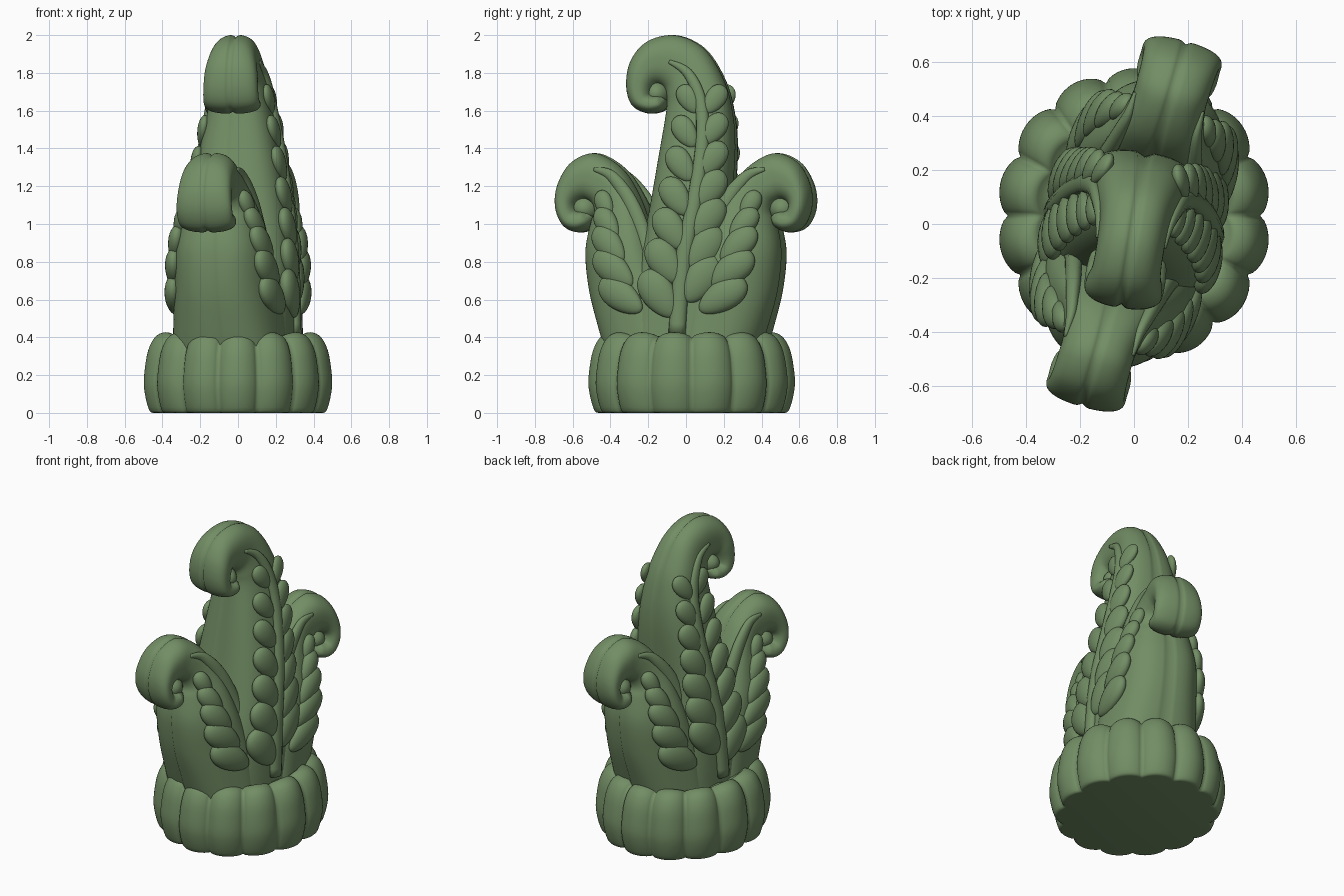
import bpy, bmesh, math
from mathutils import Vector
from mathutils.bvhtree import BVHTree

if "Cube" in bpy.data.objects:
    bpy.data.objects.remove(bpy.data.objects["Cube"])

mat = bpy.data.materials.new("leaf_green")
mat.diffuse_color = (0.17, 0.27, 0.13, 1)
mat.use_nodes = True
mat.node_tree.nodes["Principled BSDF"].inputs["Base Color"].default_value = mat.diffuse_color


def finish(bm, name, yaw=0.0):
    bmesh.ops.recalc_face_normals(bm, faces=bm.faces)
    for f in bm.faces:
        f.smooth = True
    me = bpy.data.meshes.new(name)
    bm.to_mesh(me)
    bm.free()
    me.materials.append(mat)
    ob = bpy.data.objects.new(name, me)
    bpy.context.collection.objects.link(ob)
    ob.rotation_euler.z = yaw
    return ob


def smooth_path(pts, n):
    """Catmull-Rom through tuples of any length."""
    out = []
    for i in range(len(pts) - 1):
        p0, p1, p2, p3 = (pts[min(max(i + k, 0), len(pts) - 1)] for k in (-1, 0, 1, 2))
        for j in range(n):
            t = j / n
            out.append(tuple(0.5 * (2 * b + (c - a) * t + (2 * a - 5 * b + 4 * c - d) * t * t
                                    + (3 * b - a - 3 * c + d) * t ** 3)
                             for a, b, c, d in zip(p0, p1, p2, p3)))
    return out + [pts[-1]]


def skin(bm, rings):
    n = len(rings[0])
    for a, b in zip(rings, rings[1:]):
        for k in range(n):
            bm.faces.new((a[k], a[(k + 1) % n], b[(k + 1) % n], b[k]))
    bm.faces.new(rings[0])
    bm.faces.new(rings[-1])


def leaf_body(stations, n=96):
    """Station: hub-edge u,z / outer-edge u,z / half thickness at each edge."""
    bm = bmesh.new()
    rings = []
    path = smooth_path(stations, 6)
    for i, (ui, zi, uo, zo, hi, ho) in enumerate(path):
        half = math.hypot(uo - ui, zo - zi) / 2
        curl = min(1, max(0, (i / len(path) - .25) / .3))
        ring = []
        for k in range(n):
            a = 2 * math.pi * k / n
            ca, sa = math.cos(a), math.sin(a)
            c = math.copysign(abs(ca) ** (.68 + .14 * curl), ca)
            s = math.copysign(abs(sa) ** (.72 + .1 * curl), sa)
            x = c * (hi + (ho - hi) * (s + 1) / 2)
            # centre crease
            s *= 1 - min(0.2, 0.016 / half) * math.exp(-(x / 0.012) ** 2)
            f = (s + 1) / 2
            ring.append(bm.verts.new((x, ui + (uo - ui) * f, zi + (zo - zi) * f)))
        rings.append(ring)
    skin(bm, rings)
    bmesh.ops.recalc_face_normals(bm, faces=bm.faces)
    return bm


def add_leaflet(bm, tree, side, u, z, ang, length, width, thick):
    loc, nor, _, _ = tree.ray_cast(Vector((side * 2, u, z)), Vector((-side, 0, 0)))
    if loc is None:
        return
    nor = (nor + Vector((side * .4, 0, 0))).normalized()
    d = Vector((0, math.sin(ang), math.cos(ang)))
    d = (d - nor * d.dot(nor)).normalized()
    w = nor.cross(d)
    vs = bmesh.ops.create_uvsphere(bm, u_segments=24, v_segments=14, radius=1)["verts"]
    for v in vs:
        egg = 1 + 0.2 * v.co.z
        v.co = loc + d * v.co.z * length + w * v.co.x * width * egg + nor * v.co.y * thick * egg


def add_rib(bm, tree, side, pts):
    """Tapered tube lying on the leaf flank; points are u, z, radius."""
    path = []
    for u, z, r in smooth_path(pts, 5):
        loc = tree.ray_cast(Vector((side * 2, u, z)), Vector((-side, 0, 0)))[0]
        if loc is not None:
            path.append((loc, r))
    rings = []
    for i, (p, r) in enumerate(path):
        t = (path[min(i + 1, len(path) - 1)][0] - path[max(i - 1, 0)][0]).normalized()
        e = t.cross(Vector((1, 0, 0))).normalized()
        f = t.cross(e)
        rings.append([bm.verts.new(p + (e * math.cos(k * math.pi / 6) * 1.3
                      + f * math.sin(k * math.pi / 6) * .9) * r) for k in range(12)])
    skin(bm, rings)


def build_leaf(name, stations, rib, leaflets, hub, yaw):
    body = leaf_body(stations)
    tree = BVHTree.FromBMesh(body)
    ribs, lobes = bmesh.new(), bmesh.new()
    for side in (-1, 1):
        add_rib(ribs, tree, side, rib)
        for l in leaflets:
            add_leaflet(lobes, tree, side, *l)
    finish(body, name + "_body", yaw)
    finish(ribs, name + "_ribs", yaw)
    finish(lobes, name + "_leaflets", yaw)
    # rounded eye closing the middle of the curl
    eye = bmesh.new()
    for v in bmesh.ops.create_uvsphere(eye, u_segments=24, v_segments=16, radius=1)["verts"]:
        v.co = Vector((v.co.x * .115, hub[0] + v.co.y * hub[2], hub[1] + v.co.z * hub[2]))
    finish(eye, name + "_curl_eye", yaw)


# Tall central leaf, curling to the front
centre = [(-.34, .30, .34, .30, .31, .31), (-.27, .7, .28, .7, .30, .30),
          (-.20, 1.0, .25, 1.0, .27, .28), (-.14, 1.35, .27, 1.4, .21, .22),
          (-.10, 1.6, .25, 1.62, .16, .18), (-.10, 1.68, .2, 1.78, .145, .155),
          (-.11, 1.71, .1, 1.93, .13, .13), (-.13, 1.73, -.05, 2.0, .13, .12),
          (-.15, 1.73, -.2, 1.97, .13, .125), (-.16, 1.72, -.29, 1.87, .14, .14),
          (-.165, 1.7, -.315, 1.74, .14, .15), (-.165, 1.69, -.285, 1.63, .14, .155),
          (-.155, 1.69, -.2, 1.585, .14, .155), (-.145, 1.69, -.115, 1.6, .13, .145),
          (-.14, 1.69, -.085, 1.65, .10, .10)]
centre_rib = [(.0, .42, .035), (.03, .8, .034), (.09, 1.15, .03), (.12, 1.45, .027),
              (.10, 1.66, .025), (.03, 1.80, .02), (-.07, 1.86, .008)]
centre_leaflets = []
for i in range(7):
    t = i / 6
    ru = .015 + .15 * t - .055 * t * t
    size = 1 - .4 * t
    for s in (-1, 1):
        centre_leaflets.append((ru + s * .115 * size, .67 + .99 * t + .04 * s * (1 - t), s * .6,
                                .145 * size, .09 * size, .048 * size))
build_leaf("centre_leaf", centre, centre_rib, centre_leaflets, (-.15, 1.69, .075), math.radians(-9))

# Two lower leaves, curling outwards at front and back
outer = [(.41, .30, .0, .30, .25, .35), (.46, .45, .02, .44, .23, .345),
         (.515, .65, .05, .62, .21, .33),
         (.535, .85, .13, .85, .20, .295), (.51, 1.0, .19, 1.02, .17, .245),
         (.49, 1.06, .245, 1.15, .15, .20), (.5, 1.10, .32, 1.27, .14, .16),
         (.53, 1.12, .42, 1.35, .14, .135), (.55, 1.12, .52, 1.375, .14, .135),
         (.57, 1.11, .63, 1.32, .14, .14), (.58, 1.10, .695, 1.2, .14, .15),
         (.58, 1.09, .70, 1.08, .14, .16), (.575, 1.08, .655, .985, .14, .16),
         (.565, 1.08, .58, .955, .14, .16), (.555, 1.08, .51, .98, .13, .145),
         (.55, 1.08, .48, 1.03, .10, .10)]
outer_rib = [(.05, .42, .036), (.085, .6, .038), (.155, .85, .036), (.22, 1.03, .034),
             (.29, 1.16, .03), (.38, 1.26, .022), (.47, 1.29, .008)]
outer_leaflets = [(.28, .62, 1.0, .145, .082, .048), (.325, .76, .9, .14, .08, .048),
                  (.355, .89, .75, .125, .072, .045), (.375, 1.0, .65, .105, .06, .042),
                  (.40, 1.10, .5, .085, .05, .036)]
for name, turn in (("back_leaf", 0), ("front_leaf", 180)):
    build_leaf(name, outer, outer_rib, outer_leaflets, (.545, 1.08, .08), math.radians(turn - 16))

# Scalloped base
profile = [(.90, 0), (.94, .012), (.98, .08), (1.0, .16), (.985, .25), (.955, .33),
           (.90, .39), (.83, .42), (.74, .425), (.64, .39), (.3, .36)]
bm = bmesh.new()
rings = []
lobes, per = 14, 14
for r, z in smooth_path(profile, 3):
    ring = []
    for k in range(lobes * per):
        a = 2 * math.pi * k / (lobes * per)
        bulge = abs(math.sin(a * lobes / 2)) ** .65
        m = r * (.92 + .08 * bulge)
        ring.append(bm.verts.new((.508 * m * math.cos(a), .547 * m * math.sin(a) + .03,
                                  z * (.93 + .07 * bulge))))
    rings.append(ring)
skin(bm, rings)
finish(bm, "scalloped_base")
bpy.context.view_layer.update()
